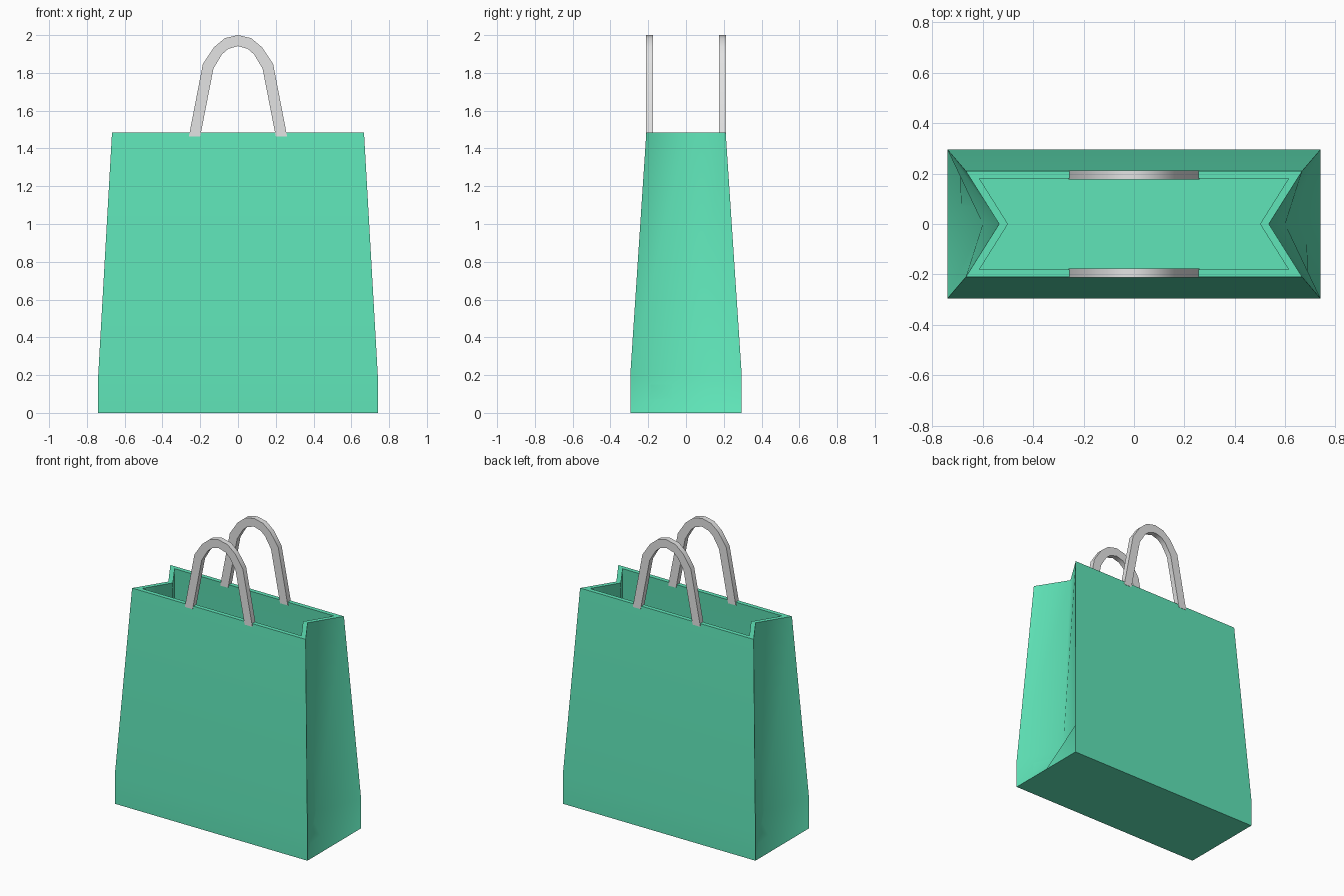
import bpy, bmesh, math

if "Cube" in bpy.data.objects:
    bpy.data.objects.remove(bpy.data.objects["Cube"])


def material(name, rgb):
    m = bpy.data.materials.new(name)
    m.diffuse_color = (*rgb, 1)
    m.use_nodes = True
    m.node_tree.nodes["Principled BSDF"].inputs["Base Color"].default_value = m.diffuse_color
    return m


GREEN = material("mint green", (0.115, 0.78, 0.48))
GREY = material("light grey", (0.77, 0.77, 0.77))


def finish(bm, name, mat, angle):
    bmesh.ops.recalc_face_normals(bm, faces=bm.faces)
    me = bpy.data.meshes.new(name)
    bm.to_mesh(me)
    bm.free()
    me.materials.append(mat)
    ob = bpy.data.objects.new(name, me)
    bpy.context.collection.objects.link(ob)
    bpy.ops.object.select_all(action='DESELECT')
    ob.select_set(True)
    bpy.context.view_layer.objects.active = ob
    bpy.ops.object.shade_smooth_by_angle(angle=math.radians(angle))
    return ob


# Bag: outer wall up, over the rim, and down the inner wall.
# Each level: corner x, corner y, pleat x (side middle), height
levels = [
    (0.74, 0.295, 0.74, 0.0),
    (0.74, 0.295, 0.60, 0.20),
    (0.667, 0.21, 0.535, 1.485),
    (0.613, 0.18, 0.50, 1.485),
    (0.69, 0.265, 0.565, 0.20),
    (0.695, 0.265, 0.685, 0.03),
]
bm = bmesh.new()
rings = []
for x, y, p, z in levels:
    outline = [(-x, -y), (x, -y), (p, 0), (x, y), (-x, y), (-p, 0)]
    rings.append([bm.verts.new((a, b, z)) for a, b in outline])
for lo, hi in zip(rings, rings[1:]):
    for i in range(6):
        j = (i + 1) % 6
        bm.faces.new((lo[i], lo[j], hi[j], hi[i]))
bm.faces.new(rings[0])
bm.faces.new(rings[-1])
finish(bm, "bag_body", GREEN, 70)

# Handles: flat arch, outer and inner outline mirrored in x
half_outer = [(0.26, 1.464), (0.186, 1.847), (0.127, 1.936), (0.069, 1.984)]
half_inner = [(0.20, 1.464), (0.130, 1.823), (0.085, 1.898), (0.052, 1.927)]


def arch(half, top):
    return [(-x, z) for x, z in half] + [(0, top)] + half[::-1]


def handle(name, y0, y1):
    bm = bmesh.new()
    sections = []
    for (ox, oz), (ix, iz) in zip(arch(half_outer, 2.0), arch(half_inner, 1.942)):
        pts = [(ox, y0, oz), (ox, y1, oz), (ix, y1, iz), (ix, y0, iz)]
        sections.append([bm.verts.new(p) for p in pts])
    for a, b in zip(sections, sections[1:]):
        for i in range(4):
            j = (i + 1) % 4
            bm.faces.new((a[i], a[j], b[j], b[i]))
    bm.faces.new(sections[0])
    bm.faces.new(sections[-1])
    finish(bm, name, GREY, 40)


handle("front_handle", -0.213, -0.176)
handle("back_handle", 0.176, 0.213)
